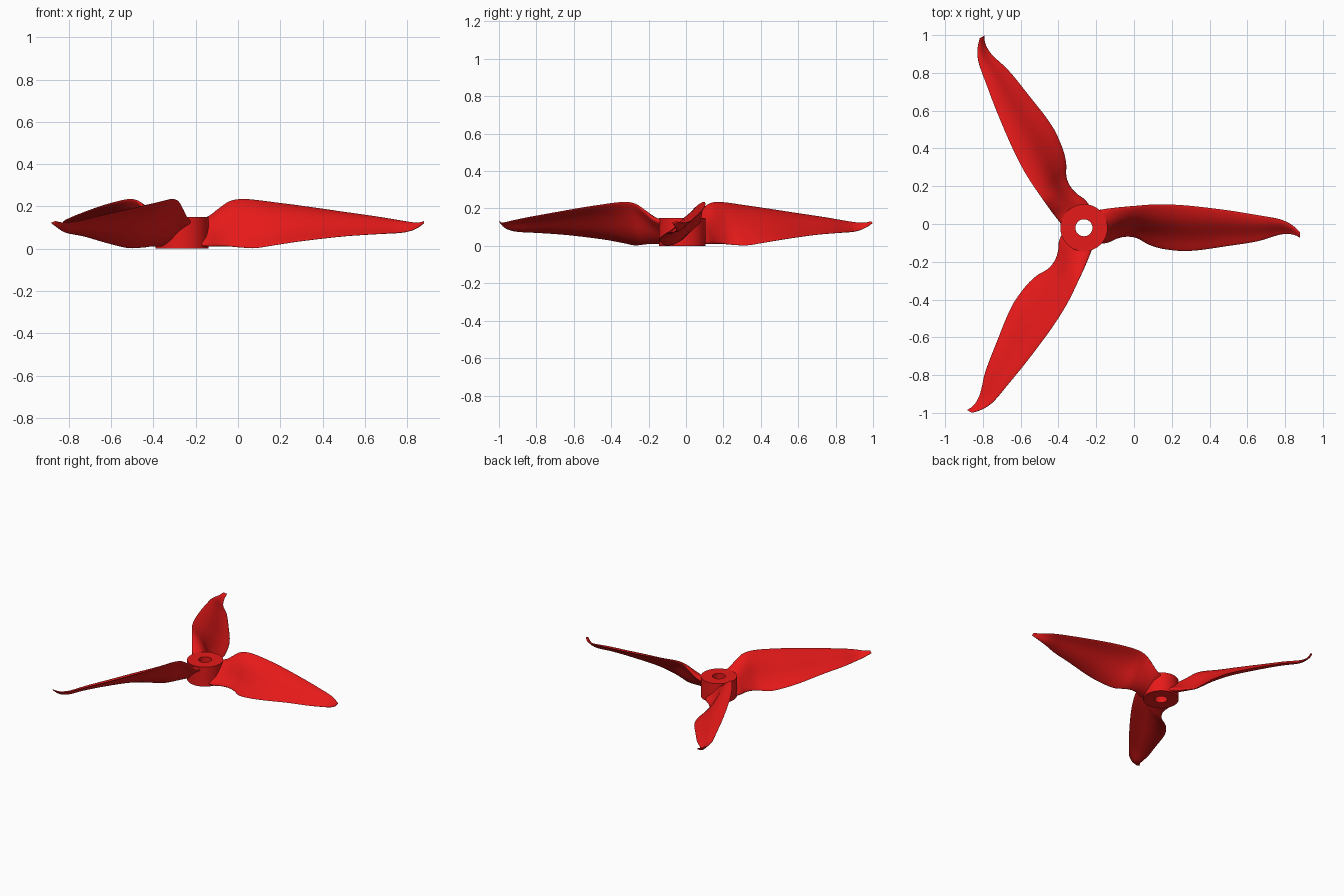
import bpy, bmesh, math
from mathutils import Matrix

if "Cube" in bpy.data.objects:
    bpy.data.objects.remove(bpy.data.objects["Cube"])

CX, CY = -0.265, -0.02          # hub axis
red = bpy.data.materials.new("red_plastic")
red.diffuse_color = (0.8, 0.01, 0.01, 1)
red.use_nodes = True
red.node_tree.nodes["Principled BSDF"].inputs["Base Color"].default_value = red.diffuse_color


def finish(name, bm, angle):
    bmesh.ops.recalc_face_normals(bm, faces=bm.faces)
    me = bpy.data.meshes.new(name)
    bm.to_mesh(me)
    bm.free()
    me.materials.append(red)
    ob = bpy.data.objects.new(name, me)
    bpy.context.collection.objects.link(ob)
    bpy.ops.object.select_all(action='DESELECT')
    ob.select_set(True)
    bpy.context.view_layer.objects.active = ob
    bpy.ops.object.shade_smooth_by_angle(angle=math.radians(angle))
    return ob


def loft(bm, rings, closed=False):
    n = len(rings[0])
    pairs = list(zip(rings, rings[1:])) + ([(rings[-1], rings[0])] if closed else [])
    for a, b in pairs:
        for i in range(n):
            j = (i + 1) % n
            bm.faces.new((a[i], a[j], b[j], b[i]))


# Hub: a ring with a through bore
bm = bmesh.new()
rings = []
for r, z in ((0.045, 0), (0.125, 0), (0.125, 0.149), (0.045, 0.149)):
    rings.append([bm.verts.new((CX + r * math.cos(a), CY + r * math.sin(a), z))
                  for a in (2 * math.pi * i / 72 for i in range(72))])
loft(bm, rings, closed=True)
finish("hub", bm, 35)

# Blade stations: x, low edge y, z, high edge y, z, thickness
STATIONS = [
    (-0.205, -0.105, 0.018, 0.070, 0.125, 0.060),
    (-0.140, -0.098, 0.014, 0.080, 0.150, 0.056),
    (-0.090, -0.076, 0.013, 0.086, 0.190, 0.048),
    (-0.040, -0.066, 0.011, 0.091, 0.224, 0.040),
    (0.015, -0.074, 0.006, 0.096, 0.235, 0.034),
    (0.080, -0.110, 0.003, 0.102, 0.231, 0.030),
    (0.160, -0.133, 0.015, 0.104, 0.221, 0.028),
    (0.290, -0.143, 0.035, 0.097, 0.204, 0.026),
    (0.500, -0.116, 0.059, 0.072, 0.174, 0.022),
    (0.660, -0.090, 0.070, 0.046, 0.151, 0.019),
    (0.770, -0.057, 0.076, 0.026, 0.133, 0.016),
    (0.820, -0.053, 0.086, 0.005, 0.125, 0.014),
    (0.855, -0.060, 0.103, -0.020, 0.122, 0.012),
    (0.880, -0.074, 0.122, -0.044, 0.129, 0.006),
]


def slope(k, c):
    a, b = STATIONS[max(k - 1, 0)], STATIONS[min(k + 1, len(STATIONS) - 1)]
    return (b[c] - a[c]) / (b[0] - a[0])


def sample(k, t):
    """Smooth interpolation between station k and k + 1."""
    p, q = STATIONS[k], STATIONS[k + 1]
    h = q[0] - p[0]
    out = [p[0] + h * t]
    for c in range(1, 6):
        out.append((2*t**3 - 3*t*t + 1) * p[c] + (t**3 - 2*t*t + t) * h * slope(k, c)
                   + (3*t*t - 2*t**3) * q[c] + (t**3 - t*t) * h * slope(k + 1, c))
    return out


def section(x, y0, z0, y1, z1, th, n=40):
    """Thin rounded section with a slight S-shaped bend."""
    dy, dz = y1 - y0, z1 - z0
    length = math.hypot(dy, dz)
    ny, nz = -dz / length, dy / length
    pts = []
    for i in range(n):
        a = 2 * math.pi * i / n
        s = (1 - math.cos(a)) / 2
        off = th / 2 * math.sin(a) - 0.03 * length * math.sin(2 * math.pi * s)
        pts.append((x, y0 + dy * s + ny * off, max(0, z0 + dz * s + nz * off)))
    return pts


# Three identical twisted blades around the hub axis
STEPS = 5
for b in range(3):
    bm = bmesh.new()
    params = [sample(k, i / STEPS) for k in range(len(STATIONS) - 1) for i in range(STEPS)]
    params.append(STATIONS[-1])
    rings = [[bm.verts.new(p) for p in section(*s)] for s in params]
    loft(bm, rings)
    bm.faces.new(rings[0])
    bm.faces.new(rings[-1])
    turn = (Matrix.Translation((CX, CY, 0)) @ Matrix.Rotation(b * 2 * math.pi / 3, 4, 'Z')
            @ Matrix.Translation((-CX, -CY, 0)))
    bm.transform(turn)
    finish(f"blade_{b + 1}", bm, 60)
